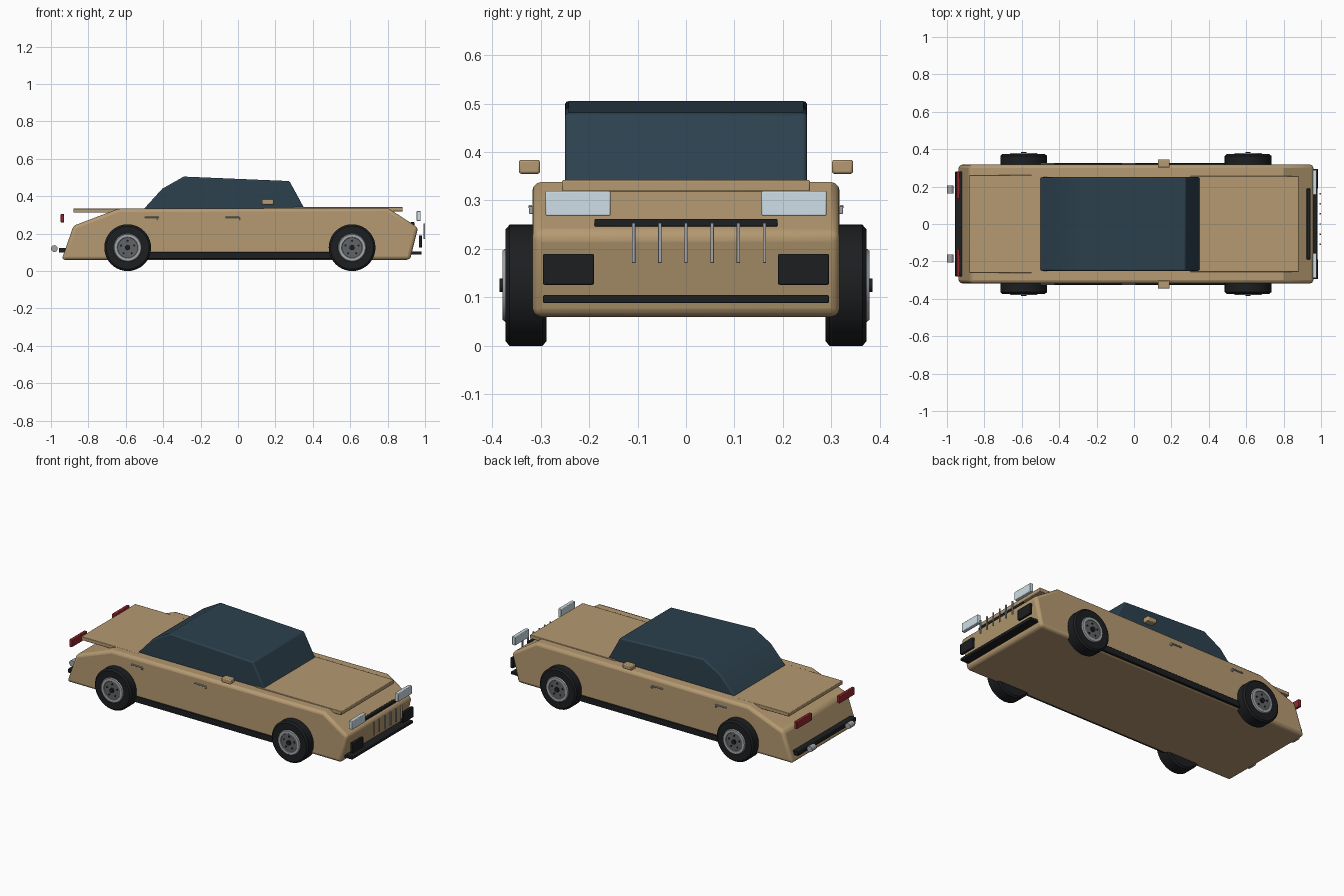
import bpy, bmesh, math
from mathutils import Matrix, Vector

if "Cube" in bpy.data.objects:
    bpy.data.objects.remove(bpy.data.objects["Cube"])


def material(name, *rgb):
    m = bpy.data.materials.new(name)
    m.diffuse_color = (*rgb, 1)
    m.use_nodes = True
    m.node_tree.nodes["Principled BSDF"].inputs["Base Color"].default_value = m.diffuse_color
    return m


TAN = material("tan_paint", 0.46, 0.32, 0.165)
GLASS = material("dark_glass", 0.025, 0.052, 0.075)
BLACK = material("black_rubber", 0.012, 0.013, 0.015)
CHROME = material("chrome", 0.36, 0.38, 0.40)
STEEL = material("steel", 0.12, 0.125, 0.13)
LENS = material("lamp_lens", 0.62, 0.74, 0.80)
RED = material("red_lens", 0.30, 0.02, 0.03)


def finish(name, bm, mat, bevel=0.0, segments=2):
    bmesh.ops.recalc_face_normals(bm, faces=bm.faces)
    mesh = bpy.data.meshes.new(name)
    bm.to_mesh(mesh)
    bm.free()
    mesh.materials.append(mat)
    ob = bpy.data.objects.new(name, mesh)
    bpy.context.collection.objects.link(ob)
    if bevel:
        mod = ob.modifiers.new("bevel", "BEVEL")
        mod.width, mod.segments = bevel, segments
        mod.limit_method, mod.angle_limit = "ANGLE", math.radians(40)
    bpy.context.view_layer.objects.active = ob
    ob.select_set(True)
    bpy.ops.object.shade_smooth_by_angle(angle=math.radians(30))
    ob.select_set(False)
    return ob


def box(name, x, y, z, mat, bevel=0.003):
    """Box given by its (min, max) range on each axis."""
    bm = bmesh.new()
    size = [b - a for a, b in (x, y, z)]
    mid = Vector([(a + b) / 2 for a, b in (x, y, z)])
    bmesh.ops.create_cube(bm, size=1, matrix=Matrix.Translation(mid) @ Matrix.Diagonal((*size, 1)))
    return finish(name, bm, mat, bevel)


def side_profile(name, points, half_width, mat, bevel):
    """Side outline in x-z pulled across the width of the car."""
    bm = bmesh.new()
    face = bm.faces.new([bm.verts.new((x, -half_width, z)) for x, z in points])
    out = bmesh.ops.extrude_face_region(bm, geom=[face])["geom"]
    moved = [v for v in out if isinstance(v, bmesh.types.BMVert)]
    bmesh.ops.translate(bm, verts=moved, vec=(0, 2 * half_width, 0))
    return finish(name, bm, mat, bevel, 3)


def lathe(name, center, profile, side, mat, steps=40):
    """Spin (radius, y) points around the y axis; side flips left and right."""
    bm = bmesh.new()
    verts = [bm.verts.new((r, y * side, 0)) for r, y in profile]
    edges = [bm.edges.new(p) for p in zip(verts, verts[1:])]
    bmesh.ops.spin(bm, geom=verts + edges, cent=(0, 0, 0), axis=(0, 1, 0),
                   angle=math.tau, steps=steps, use_duplicate=False)
    bmesh.ops.remove_doubles(bm, verts=bm.verts, dist=1e-5)
    bmesh.ops.translate(bm, verts=bm.verts, vec=center)
    return finish(name, bm, mat)


def pair(lo, hi, side):
    return tuple(sorted((lo * side, hi * side)))


# Body shell, cabin, hood and trunk lid
side_profile("body", [(-0.943, 0.06), (-0.88, 0.242), (-0.64, 0.333), (0.80, 0.338),
                      (0.963, 0.232), (0.92, 0.06)], 0.317, TAN, 0.018)
side_profile("cabin", [(-0.505, 0.33), (-0.405, 0.44), (-0.29, 0.505),
                       (0.275, 0.481), (0.357, 0.33)], 0.25, GLASS, 0.008)
box("hood", (0.30, 0.88), (-0.256, 0.256), (0.319, 0.342), TAN)
box("trunk_lid", (-0.88, -0.45), (-0.262, 0.262), (0.312, 0.334), TAN)

# Wheels
for end, cx in (("rear", -0.59), ("front", 0.61)):
    for side, word in ((-1, "right"), (1, "left")):
        tag, c = f"{end}_{word}", (cx, 0, 0.125)
        lathe("tyre_" + tag, c, [(0, 0.288), (0.115, 0.288), (0.125, 0.296), (0.125, 0.364),
                                 (0.115, 0.373), (0, 0.373)], side, BLACK)
        lathe("rim_" + tag, c, [(0.052, 0.372), (0.056, 0.379), (0.071, 0.379),
                                (0.076, 0.372)], side, CHROME)
        lathe("wheel_disc_" + tag, c, [(0, 0.376), (0.054, 0.376), (0.054, 0.370)], side, STEEL)
        lathe("hub_" + tag, c, [(0, 0.385), (0.014, 0.385), (0.014, 0.372)], side, BLACK, 16)
        for i in range(5):
            a = math.tau * i / 5 + math.pi / 2
            p = (cx + 0.037 * math.cos(a), 0, 0.125 + 0.037 * math.sin(a))
            lathe(f"lug_{tag}_{i}", p, [(0, 0.379), (0.006, 0.379), (0.006, 0.374)], side, BLACK, 8)

# Paired parts on both sides
for s, word in ((-1, "right"), (1, "left")):
    box("sill_" + word, (-0.50, 0.51), pair(0.30, 0.325, s), (0.065, 0.102), BLACK)
    box("mirror_" + word, (0.128, 0.19), pair(0.301, 0.345, s), (0.355, 0.384), TAN, 0.005)
    box("headlight_" + word, (0.955, 0.977), pair(0.156, 0.29, s), (0.268, 0.32), LENS)
    box("fog_lamp_" + word, (0.967, 0.984), pair(0.19, 0.295, s), (0.126, 0.19), BLACK)
    box("tail_light_" + word, (-0.948, -0.93), pair(0.133, 0.28, s), (0.26, 0.305), RED)
    lathe("exhaust_" + word, (-0.982, 0, 0.12), [(0, 0.163), (0.018, 0.163), (0.018, 0.207),
                                                 (0, 0.207)], s, CHROME, 20)
    for end, hx in (("rear", -0.462), ("front", -0.03)):
        box(f"door_handle_{end}_{word}", (hx - 0.037, hx + 0.037), pair(0.318, 0.325, s),
            (0.284, 0.291), CHROME, 0.002)
        box(f"handle_latch_{end}_{word}", (hx + 0.03, hx + 0.04), pair(0.315, 0.324, s),
            (0.272, 0.288), CHROME, 0.002)

# Bumpers and grille
box("front_bumper", (0.925, 0.981), (-0.295, 0.295), (0.088, 0.105), BLACK)
box("rear_bumper", (-0.957, -0.915), (-0.28, 0.28), (0.098, 0.124), BLACK)
box("grille_bar", (0.923, 0.943), (-0.189, 0.189), (0.246, 0.262), BLACK)
for i in range(6):
    y = -0.108 + 0.054 * i
    box(f"grille_slat_{i}", (0.992, 1.0), (y - 0.0035, y + 0.0035), (0.171, 0.254), CHROME, 0.001)
